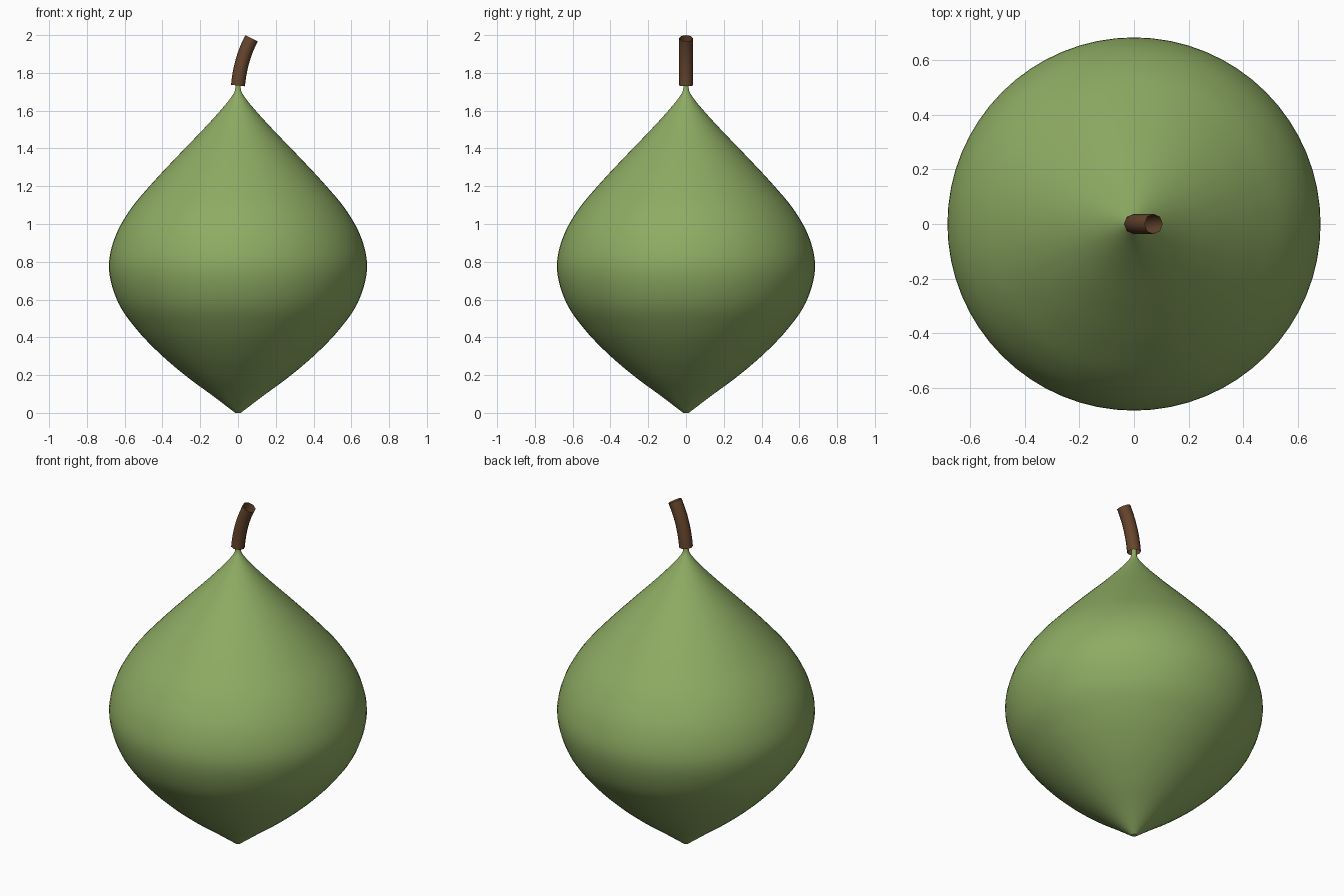
import bpy, bmesh, math
from mathutils import Vector
from mathutils.geometry import interpolate_bezier

if "Cube" in bpy.data.objects:
    bpy.data.objects.remove(bpy.data.objects["Cube"])


def material(name, rgb):
    m = bpy.data.materials.new(name)
    m.diffuse_color = (*rgb, 1)
    m.use_nodes = True
    m.node_tree.nodes["Principled BSDF"].inputs["Base Color"].default_value = m.diffuse_color
    return m


def skin(name, rings, mat, cap_bottom=False):
    """Join equal-length rings of points into a smooth tube."""
    bm = bmesh.new()
    rows = [[bm.verts.new(p) for p in ring] for ring in rings]
    n = len(rows[0])
    for a, b in zip(rows, rows[1:]):
        for i in range(n):
            j = (i + 1) % n
            bm.faces.new((a[i], a[j], b[j], b[i]))
    if cap_bottom:
        bm.faces.new(rows[0][::-1])
    for f in bm.faces:
        f.smooth = len(f.verts) == 4
    me = bpy.data.meshes.new(name)
    bm.to_mesh(me)
    bm.free()
    me.materials.append(mat)
    ob = bpy.data.objects.new(name, me)
    bpy.context.collection.objects.link(ob)
    return ob


def smooth_path(pts, steps=6):
    """Catmull-Rom curve through the profile points."""
    p = [Vector(q) for q in pts]
    p = [2 * p[0] - p[1]] + p + [2 * p[-1] - p[-2]]
    out = []
    for i in range(1, len(p) - 2):
        h1, h2 = p[i] + (p[i + 1] - p[i - 1]) / 6, p[i + 1] - (p[i + 2] - p[i]) / 6
        out += interpolate_bezier(p[i], h1, h2, p[i + 1], steps + 1)[:-1]
    return out + [p[-2]]


green = material("leaf green", (0.27, 0.41, 0.125))
brown = material("stem brown", (0.135, 0.06, 0.027))

# Fruit body: turned profile of (radius, height)
profile = [(0.014, 0), (0.14, 0.095), (0.275, 0.195), (0.41, 0.31), (0.535, 0.44),
           (0.635, 0.585), (0.683, 0.76), (0.655, 0.92), (0.575, 1.07),
           (0.455, 1.215), (0.315, 1.365), (0.185, 1.50), (0.085, 1.61),
           (0.03, 1.68), (0.015, 1.715), (0.014, 1.76)]
SEG = 64
skin("fruit_body",
     [[(r * math.cos(2 * math.pi * i / SEG), r * math.sin(2 * math.pi * i / SEG), z)
       for i in range(SEG)] for r, z in smooth_path(profile)], green, True)

# Stem: open eight-sided tube along a bent path
path = interpolate_bezier(Vector((0, 0, 1.733)), Vector((0.008, 0, 1.82)),
                          Vector((0.03, 0, 1.905)), Vector((0.072, 0, 1.983)), 13)
rings = []
for k, c in enumerate(path):
    t = (path[min(k + 1, 12)] - path[max(k - 1, 0)]).normalized()
    side = Vector((t.z, 0, -t.x))
    rings.append([c + 0.037 * (side * math.cos(a) + Vector((0, 1, 0)) * math.sin(a))
                  for a in (math.pi * i / 4 for i in range(8))])
skin("stem", rings, brown)
